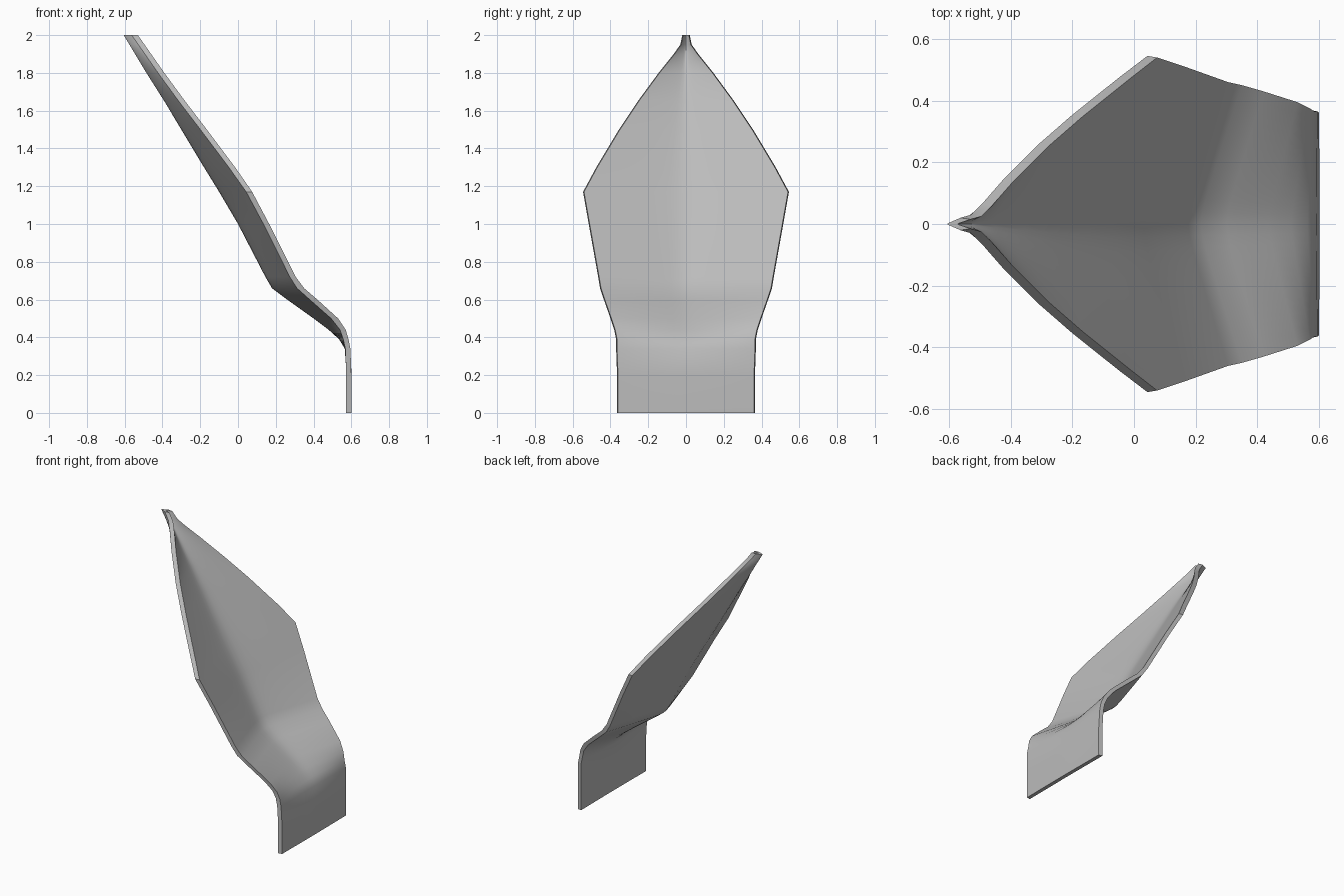
import bpy
import bmesh
import math

default_cube = bpy.data.objects.get("Cube")
if default_cube:
    bpy.data.objects.remove(default_cube, do_unlink=True)

THICKNESS = 0.027
COLUMNS = 24

# Stations up the blade: height, half width, x of the front rim, x of the back spine
STATIONS = [
    (0, .365, .6, .575),
    (.2, .365, .6, .575),
    (.34, .37, .595, .565),
    (.39, .37, .585, .535),
    (.44, .38, .57, .48),
    (.5, .4, .53, .4),
    (.6, .435, .42, .26),
    (.66, .455, .35, .18),
    (.72, .465, .305, .145),
    (1, .515, .165, 0),
    (1.17, .545, .075, -.1),
    (1.3, .475, -.015, -.18),
    (1.5, .355, -.165, -.3),
    (1.65, .255, -.28, -.39),
    (1.8, .145, -.39, -.485),
    (1.9, .065, -.46, -.545),
    (1.95, .03, -.495, -.575),
    (2, .02, -.53, -.605),
]


def horizontal_thickness(index):
    """Sheet thickness measured along x, allowing for the local slope."""
    below = STATIONS[max(index - 1, 0)]
    above = STATIONS[min(index + 1, len(STATIONS) - 1)]
    slope = (above[2] - below[2]) / (above[0] - below[0])
    return THICKNESS * math.hypot(1, slope)


def station_row(bm, index, is_front):
    """One row of vertices across the blade, bowed back toward the spine."""
    height, half, rim, spine = STATIONS[index]
    depth = horizontal_thickness(index)
    spine_front = spine + depth
    shift = 0 if is_front else -depth
    width = half - 0.005 if is_front else half
    row = []
    for column in range(COLUMNS + 1):
        t = 2 * column / COLUMNS - 1
        bow = (math.sqrt(t * t + 0.01) - 0.1) / (math.sqrt(1.01) - 0.1)
        x = spine_front + (rim - spine_front) * bow + shift
        row.append(bm.verts.new((x, t * width, height)))
    return row


def bridge(bm, first, second):
    for i in range(len(first) - 1):
        bm.faces.new((first[i], first[i + 1], second[i + 1], second[i]))


# Material
grey = bpy.data.materials.new("plain grey")
grey.use_nodes = True
colour = (0.5, 0.5, 0.5, 1)
grey.diffuse_color = colour
grey.node_tree.nodes["Principled BSDF"].inputs["Base Color"].default_value = colour

# Front and back skins of the blade
bm = bmesh.new()
front = [station_row(bm, i, True) for i in range(len(STATIONS))]
back = [station_row(bm, i, False) for i in range(len(STATIONS))]
for skin in (front, back):
    for lower, upper in zip(skin, skin[1:]):
        bridge(bm, lower, upper)

# Rim walls: foot, tip and both sides
for end in (0, -1):
    bridge(bm, front[end], back[end])
    bridge(bm, [row[end] for row in front], [row[end] for row in back])
bmesh.ops.recalc_face_normals(bm, faces=bm.faces)

mesh = bpy.data.meshes.new("curved_blade")
bm.to_mesh(mesh)
bm.free()
mesh.materials.append(grey)
blade = bpy.data.objects.new("curved_blade", mesh)
bpy.context.collection.objects.link(blade)

# Smooth skins with crisp rims
bpy.ops.object.select_all(action="DESELECT")
blade.select_set(True)
bpy.context.view_layer.objects.active = blade
bpy.ops.object.shade_smooth_by_angle(angle=math.radians(35))
